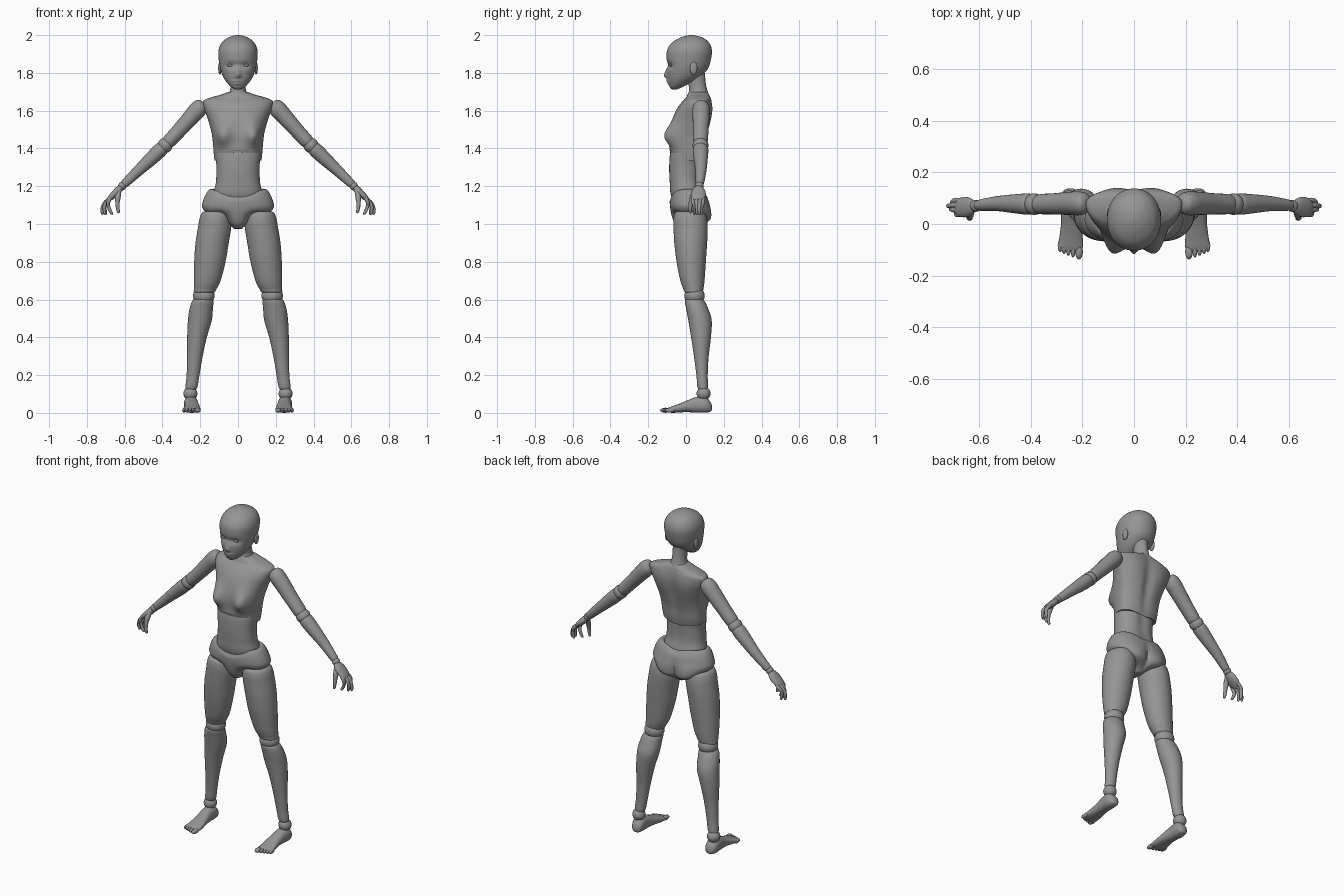
import bpy, bmesh, math
from mathutils import Vector

grey = bpy.data.materials.new("dark_grey")
grey.diffuse_color = (0.3, 0.3, 0.3, 1)


def smooth_rows(rows, steps):
    """Catmull-Rom interpolation through rows of numbers."""
    out = []
    for i in range(len(rows) - 1):
        p0, p1, p2 = rows[max(i - 1, 0)], rows[i], rows[i + 1]
        p3 = rows[min(i + 2, len(rows) - 1)]
        for s in range(steps):
            t = s / steps
            out.append([0.5 * (2 * b + (c - a) * t + (2 * a - 5 * b + 4 * c - d) * t * t
                               + (3 * b - a - 3 * c + d) * t ** 3)
                        for a, b, c, d in zip(p0, p1, p2, p3)])
    return out + [list(rows[-1])]


def finish(name, bm, mirror):
    bmesh.ops.recalc_face_normals(bm, faces=bm.faces)
    me = bpy.data.meshes.new(name)
    bm.to_mesh(me)
    bm.free()
    me.materials.append(grey)
    ob = bpy.data.objects.new(name, me)
    bpy.context.collection.objects.link(ob)
    bpy.ops.object.select_all(action='DESELECT')
    ob.select_set(True)
    bpy.context.view_layer.objects.active = ob
    bpy.ops.object.shade_smooth_by_angle(angle=math.radians(50))
    if mirror:
        mod = ob.modifiers.new("Mirror", 'MIRROR')
        mod.use_mirror_merge = False
    return ob


def skin(bm, rings):
    """Bridge rings of points and cap both ends."""
    vs = [[bm.verts.new(p) for p in r] for r in rings]
    n = len(vs[0])
    for a, b in zip(vs, vs[1:]):
        for j in range(n):
            bm.faces.new((a[j], a[(j + 1) % n], b[(j + 1) % n], b[j]))
    bm.faces.new(vs[0])
    bm.faces.new(vs[-1])


def loft(name, rows, m=0.5, e=2.0, along='z', mirror=False, bumps=(), n=40, steps=5):
    """Rows: station, centre x, half width, low, high; m places the widest point.
    Bumps: centre, push vector, spread per axis (mirrored when off centre)."""
    rings = []
    for t, cx, hw, lo, hi in smooth_rows(rows, steps):
        mid, ring = lo + (hi - lo) * m, []
        for j in range(n):
            a = math.tau * j / n
            c, s = math.cos(a), math.sin(a)
            x = cx + hw * math.copysign(abs(c) ** (2 / e), c)
            v = mid + (hi - mid if s > 0 else mid - lo) * math.copysign(abs(s) ** (2 / e), s)
            ring.append(Vector((x, v, t) if along == 'z' else (x, t, v)))
        rings.append(ring)
    for c, push, sig in bumps:
        for sx in ((1, -1) if c[0] and not mirror else (1,)):
            for ring in rings:
                for p in ring:
                    d = ((p.x - sx * c[0]) / sig[0]) ** 2 + ((p.y - c[1]) / sig[1]) ** 2 \
                        + ((p.z - c[2]) / sig[2]) ** 2
                    p += Vector((sx * push[0], push[1], push[2])) * math.exp(-d / 2)
    bm = bmesh.new()
    skin(bm, rings)
    return finish(name, bm, mirror)


def tube(name, pts, n=24, steps=5):
    """Points: x, y, z, depth radius (y), thickness radius; rings follow the path."""
    rows = smooth_rows(pts, steps)
    rings = []
    for i, r in enumerate(rows):
        t = Vector(rows[min(i + 1, len(rows) - 1)][:3]) - Vector(rows[max(i - 1, 0)][:3])
        w = t.cross(Vector((0, 1, 0))).normalized()
        u = w.cross(t).normalized()
        rings.append([Vector(r[:3]) + u * r[3] * math.cos(math.tau * j / n)
                      + w * r[4] * math.sin(math.tau * j / n) for j in range(n)])
    bm = bmesh.new()
    skin(bm, rings)
    return finish(name, bm, True)


def ball(name, c, r, seg=28):
    bm = bmesh.new()
    bmesh.ops.create_uvsphere(bm, u_segments=seg, v_segments=seg // 2, radius=1)
    for v in bm.verts:
        v.co = Vector(c) + Vector([a * b for a, b in zip(v.co, r)])
    return finish(name, bm, True)


# Head with brow, eye sockets, nose, lips and chin
loft("head", [(1.713, 0, .014, -.075, -.045), (1.725, 0, .036, -.086, -.02),
              (1.75, 0, .060, -.093, .03), (1.78, 0, .079, -.098, .075),
              (1.82, 0, .093, -.101, .115), (1.87, 0, .102, -.103, .132),
              (1.92, 0, .103, -.100, .137), (1.96, 0, .086, -.075, .122),
              (1.985, 0, .056, -.035, .092), (1.997, 0, .025, .0, .055),
              (2.0, 0, .006, .02, .034)], n=96, steps=8, e=2.1, bumps=[
    ((.041, -.09, 1.84), (0, .012, 0), (.02, .04, .012)),
    ((0, -.1, 1.84), (0, .006, 0), (.03, .04, .014)),
    ((0, -.103, 1.785), (0, -.016, 0), (.010, .03, .012)),
    ((0, -.103, 1.81), (0, -.007, 0), (.009, .03, .018)),
    ((0, -.1, 1.757), (0, -.008, 0), (.018, .03, .005)),
    ((0, -.1, 1.743), (0, -.007, 0), (.015, .03, .005))])
ball("eye", (.041, -.076, 1.84), (.017, .011, .007))
ball("ear", (.096, .04, 1.825), (.009, .02, .034))

# Neck
loft("neck", [(1.65, 0, .06, .0, .122), (1.685, 0, .052, .010, .12),
              (1.71, 0, .042, .016, .112), (1.75, 0, .039, .012, .104),
              (1.80, 0, .04, .005, .1)])

# Chest shell with bust, shoulder blades and spine groove
loft("chest", [(1.335, 0, .124, -.084, .085), (1.37, 0, .128, -.088, .094),
               (1.42, 0, .132, -.086, .102), (1.48, 0, .139, -.084, .116),
               (1.55, 0, .158, -.073, .13), (1.61, 0, .180, -.048, .137),
               (1.65, 0, .184, -.018, .134), (1.668, 0, .15, .0, .13),
               (1.685, 0, .09, .008, .125), (1.70, 0, .05, .016, .115)],
     m=.65, n=72, e=2.2, bumps=[
    ((.085, -.075, 1.475), (.004, -.05, -.006), (.034, .07, .042)),
    ((0, -.09, 1.335), (0, 0, .045), (.07, .06, .03)),
    ((.09, .13, 1.58), (0, .008, 0), (.04, .04, .06)),
    ((0, .12, 1.5), (0, -.014, 0), (.02, .04, .12)),
    ((0, .1, 1.335), (0, 0, -.015), (.05, .06, .03))])

# Abdomen
loft("abdomen", [(1.43, 0, .105, -.06, .075), (1.38, 0, .119, -.083, .084),
                 (1.30, 0, .114, -.089, .078), (1.22, 0, .117, -.086, .078),
                 (1.16, 0, .128, -.082, .092), (1.10, 0, .11, -.06, .09)],
     n=48, e=2.3, bumps=[((0, .09, 1.3), (0, -.01, 0), (.02, .04, .1))])

# Pelvis with dipped waist rim, leg openings and buttocks
loft("pelvis", [(.975, 0, .022, -.03, .06), (1.0, 0, .048, -.058, .09),
                (1.03, 0, .098, -.073, .115), (1.06, 0, .165, -.08, .122),
                (1.09, 0, .190, -.084, .124), (1.12, 0, .186, -.085, .12),
                (1.155, 0, .172, -.083, .112), (1.178, 0, .158, -.077, .10),
                (1.188, 0, .143, -.07, .09), (1.178, 0, .125, -.06, .08)],
     n=72, e=2.2, bumps=[
    ((.10, -.07, 1.025), (0, .04, .01), (.035, .05, .025)),
    ((.085, .11, 1.04), (0, .022, -.02), (.045, .05, .045)),
    ((0, .12, 1.04), (0, -.016, 0), (.012, .04, .06)),
    ((0, -.08, 1.185), (0, -.004, -.045), (.075, .06, .04)),
    ((0, .11, 1.185), (0, 0, -.02), (.05, .05, .03))])

# Legs
loft("thigh", [(1.07, .115, .04, -.02, .06), (1.062, .116, .072, -.055, .095),
               (1.03, .119, .084, -.066, .11), (.98, .124, .088, -.066, .115),
               (.9, .137, .088, -.062, .112), (.8, .149, .083, -.05, .105),
               (.7, .163, .071, -.03, .098), (.655, .174, .060, -.014, .092),
               (.64, .178, .055, -.008, .086), (.63, .18, .035, .01, .068)], mirror=True)
ball("knee_joint", (.181, .045, .62), (.057, .054, .05))
loft("calf", [(.605, .184, .035, .01, .075), (.595, .186, .055, -.006, .096),
              (.55, .195, .062, .001, .118), (.49, .202, .063, .012, .136),
              (.4, .217, .052, .027, .132), (.3, .228, .041, .042, .12),
              (.2, .238, .034, .055, .115), (.14, .246, .032, .06, .117),
              (.122, .249, .026, .068, .114)], mirror=True)
ball("ankle_joint", (.252, .093, .102), (.037, .037, .036))

# Feet
loft("foot", [(.137, .247, .012, .015, .04), (.128, .247, .027, .006, .06),
              (.1, .249, .037, .001, .086), (.05, .247, .036, .002, .083),
              (0, .244, .039, .004, .063), (-.05, .244, .045, .001, .043),
              (-.085, .246, .048, .001, .031), (-.102, .246, .044, .005, .024)],
     along='y', e=2.3, mirror=True)
for i in range(5):
    big = i == 0
    ball("toe_%d" % (i + 1), ((.213, .236, .254, .271, .286)[i], -.108 + .006 * i, .014),
         (.015 if big else .0095, .029 - .001 * i, .0135 if big else .012), 16)

# Arms
tube("upper_arm", [(.182, .08, 1.64, .02, .02), (.192, .08, 1.63, .038, .038),
                   (.212, .08, 1.606, .046, .046), (.245, .08, 1.57, .045, .044),
                   (.31, .078, 1.497, .041, .039), (.36, .077, 1.443, .039, .037),
                   (.374, .077, 1.428, .034, .032)])
ball("elbow_joint", (.386, .077, 1.416), (.04, .042, .04))
tube("forearm", [(.395, .077, 1.407, .033, .031), (.408, .077, 1.395, .041, .038),
                 (.45, .078, 1.355, .038, .037), (.53, .079, 1.28, .029, .029),
                 (.595, .073, 1.218, .022, .023), (.606, .072, 1.207, .018, .019)])
ball("wrist_joint", (.613, .07, 1.201), (.022, .023, .022))

# Hands with curled fingers gathered towards the middle
tube("palm", [(.616, .068, 1.198, .015, .012), (.625, .067, 1.188, .027, .018),
              (.648, .066, 1.164, .039, .019), (.675, .064, 1.139, .036, .015),
              (.689, .064, 1.126, .026, .009)])
for i, (y, reach) in enumerate([(.037, -.036), (.055, -.006), (.073, .006), (.091, -.01)]):
    y2 = y + (.063 - y) * .3
    tube("finger_%d" % (i + 1), [
        (.672, y, 1.138, .009, .009), (.697 + reach * .3, y, 1.118, .0105, .0105),
        (.711 + reach * .7, y2, 1.095, .0095, .0095),
        (.713 + reach, y2, 1.07, .0085, .0085),
        (.711 + reach * 1.2, y2, 1.054, .007, .007),
        (.71 + reach * 1.2, y2, 1.049, .002, .002)], n=12, steps=3)
tube("thumb", [(.63, .05, 1.178, .013, .013), (.636, .034, 1.145, .014, .015),
               (.638, .025, 1.11, .011, .011), (.636, .022, 1.08, .0095, .0095),
               (.632, .023, 1.062, .007, .007), (.631, .023, 1.057, .002, .002)],
     n=12, steps=3)
